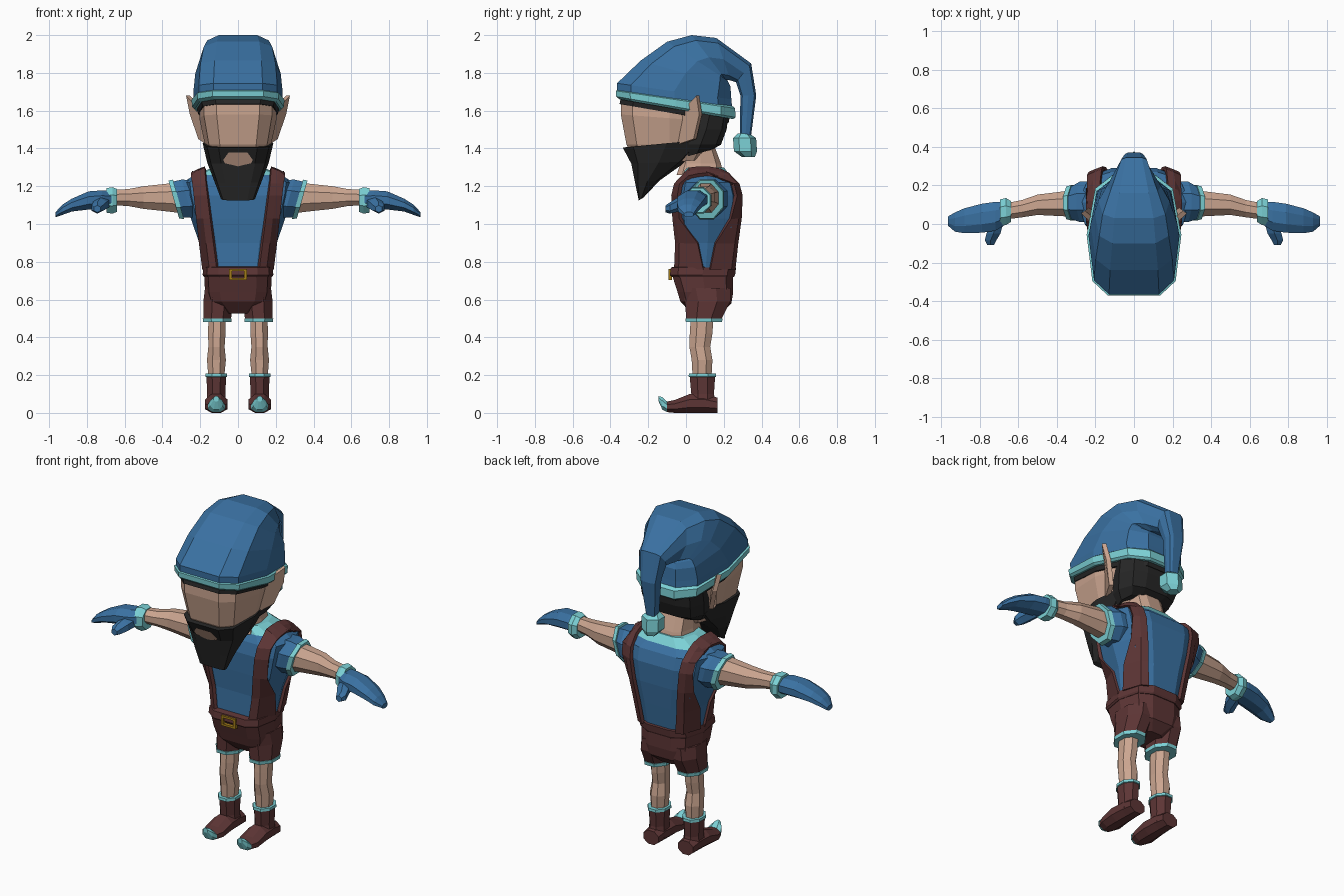
import bpy, bmesh, math
from mathutils import Vector
from mathutils.bvhtree import BVHTree

COLORS = {
    "blue_cloth": (0.042, 0.165, 0.36), "brown_leather": (0.11, 0.036, 0.036),
    "skin": (0.60, 0.38, 0.28), "cyan_trim": (0.2, 0.64, 0.67),
    "dark_hair": (0.02, 0.02, 0.02), "gold": (0.36, 0.2, 0.01),
}
MATS = {}
for key, c in COLORS.items():
    MATS[key] = bpy.data.materials.new(key)
    MATS[key].diffuse_color = (*c, 1)
BLUE, BROWN, SKIN, CYAN, HAIR, GOLD = COLORS


def finish(name, bm, mats, mirror=False):
    bmesh.ops.recalc_face_normals(bm, faces=bm.faces)
    me = bpy.data.meshes.new(name)
    bm.to_mesh(me)
    bm.free()
    for m in mats:
        me.materials.append(MATS[m])
    ob = bpy.data.objects.new(name, me)
    bpy.context.collection.objects.link(ob)
    if mirror:
        mod = ob.modifiers.new("mirror", "MIRROR")
        mod.use_mirror_merge = False
    return ob


def loft(name, rings, colors, mirror=False):
    """Skin a list of rings; colors is one name or one per segment."""
    if isinstance(colors, str):
        colors = [colors] * (len(rings) - 1)
    names = list(dict.fromkeys(colors))
    bm = bmesh.new()
    vs = [[bm.verts.new(p) for p in r] for r in rings]
    n = len(rings[0])
    for i, col in enumerate(colors):
        for j in range(n):
            k = (j + 1) % n
            f = bm.faces.new((vs[i][j], vs[i][k], vs[i + 1][k], vs[i + 1][j]))
            f.material_index = names.index(col)
    bm.faces.new(vs[0]).material_index = names.index(colors[0])
    bm.faces.new(vs[-1]).material_index = names.index(colors[-1])
    return finish(name, bm, names, mirror)


HALF = [(0.55, 0), (0.88, 0.12), (1, 0.5), (0.82, 0.88), (0.42, 1)]


def body(yf, zf, yb, zb, w):
    """Ten-sided section from a front point to a back point, half width w."""
    pts = HALF + [(-x, t) for x, t in reversed(HALF)]
    return [(x * w, yf + (yb - yf) * t, zf + (zb - zf) * t) for x, t in pts]


def tube(name, axis, stations, colors, mirror=True, n=8, shear=0.0):
    """Stations: position on axis, two centre coords, two radii."""
    rings = []
    for a, cu, cv, ru, rv in stations:
        ring = []
        for i in range(n):
            t = math.tau * (i + 0.5) / n
            k = math.cos(math.pi / n)
            u, v = cu + ru * math.cos(t) / k, cv + rv * math.sin(t) / k
            ring.append({"x": (a + shear * (v - cv), u, v),
                         "y": (u, a, v), "z": (u, v, a)}[axis])
        rings.append(ring)
    return loft(name, rings, colors, mirror)


# shirt with collar
torso = loft("shirt", [body(-.045, .74, .25, .74, .175), body(-.04, .9, .27, .9, .205),
                       body(-.05, 1.03, .285, 1.03, .25), body(-.055, 1.15, .29, 1.15, .28),
                       body(-.04, 1.22, .27, 1.22, .29), body(-.015, 1.26, .235, 1.255, .235),
                       body(.0, 1.30, .2, 1.30, .13)], [BLUE] * 5 + [CYAN])

# suspenders laid over the shirt surface
tree = BVHTree.FromPolygons([v.co for v in torso.data.vertices],
                            [p.vertices for p in torso.data.polygons])
bm = bmesh.new()
rays = [("f", z) for z in (.76, .9, 1.03, 1.15, 1.21)] + [("t", y) for y in (.02, .06, .12, .18, .22)]
rays += [("b", z) for z in (1.21, 1.15, 1.03, .9, .76)]
rows = []
for kind, s in rays:
    z = 1.26 if kind == "t" else s
    row = []
    for dx in (-.036, 0, .036):
        x = .145 + .065 * (z - .77) / .5 + dx
        o, d = {"f": ((x, -1, s), (0, 1, 0)), "b": ((x, 1, s), (0, -1, 0)),
                "t": ((x, s, 2), (0, 0, -1))}[kind]
        hit, nor, _, _ = tree.ray_cast(Vector(o), Vector(d))
        if hit is None:
            hit = Vector((x, .11, z))
        row.append(hit - Vector(d) * .016)
    rows.append([bm.verts.new(p) for p in row])
for a, b in zip(rows, rows[1:]):
    for j in (0, 1):
        bm.faces.new((a[j], a[j + 1], b[j + 1], b[j]))
strap = finish("suspender", bm, [BROWN], True)
sol = strap.modifiers.new("thickness", "SOLIDIFY")
sol.thickness, sol.offset = .02, 0

# sleeves, arms and gloves
tube("sleeve", "x", [(.17, .12, 1.14, .1, .09), (.27, .115, 1.135, .105, .1),
                     (.315, .11, 1.13, .085, .095), (.315, .11, 1.13, .092, .105),
                     (.34, .11, 1.13, .085, .1)], [BLUE, BLUE, CYAN, CYAN], shear=.28)
tube("arm", "x", [(.25, .11, 1.13, .07, .08), (.36, .105, 1.14, .065, .075),
                  (.5, .1, 1.14, .053, .06), (.58, .08, 1.14, .045, .045),
                  (.67, .065, 1.14, .042, .04)], SKIN)
tube("glove_cuff", "x", [(.64, .065, 1.125, .055, .06), (.665, .065, 1.125, .07, .07),
                         (.695, .06, 1.125, .068, .065)], CYAN)
tube("glove", "x", [(.67, .055, 1.13, .06, .045), (.72, .04, 1.13, .075, .048),
                    (.79, .03, 1.125, .075, .048), (.88, .017, 1.1, .065, .034),
                    (.93, .01, 1.075, .05, .027), (.965, .015, 1.05, .025, .014)], BLUE)
tube("thumb", "y", [(.02, .71, 1.115, .035, .035), (-.05, .73, 1.1, .036, .032),
                    (-.085, .745, 1.085, .03, .026), (-.108, .745, 1.08, .018, .016)], BLUE, n=6)

# belt, buckle and shorts
loft("belt", [body(-.075, .72, .255, .72, .18), body(-.085, .73, .26, .73, .187),
              body(-.08, .77, .265, .77, .185), body(-.05, .775, .25, .775, .17)], BROWN)
bm = bmesh.new()
for cx, cz, sx, sz in ((-.04, .733, .014, .058), (.04, .733, .014, .058),
                       (0, .757, .094, .012), (0, .709, .094, .012)):
    g = bmesh.ops.create_cube(bm, size=1)["verts"]
    bmesh.ops.scale(bm, vec=(sx, .02, sz), verts=g)
    bmesh.ops.translate(bm, vec=(cx, -.083, cz), verts=g)
finish("buckle", bm, [GOLD])
loft("shorts_seat", [body(.03, .525, .19, .53, .07), body(-.03, .59, .24, .58, .16),
                     body(-.045, .64, .25, .64, .175), body(-.072, .725, .25, .725, .178)], BROWN)
tube("shorts_leg", "z", [(.66, .095, .105, .08, .13), (.59, .103, .115, .08, .12),
                         (.5, .11, .095, .073, .094), (.5, .11, .095, .077, .098),
                         (.48, .11, .095, .075, .096)], [BROWN, BROWN, CYAN, CYAN])

# legs and boots
tube("leg", "z", [(.5, .112, .085, .045, .06), (.42, .112, .08, .046, .06), (.35, .114, .073, .043, .055),
                  (.28, .114, .085, .05, .055), (.19, .115, .085, .042, .05)], SKIN)
tube("boot_shaft", "z", [(.03, .115, .09, .055, .07), (.1, .115, .088, .048, .06),
                         (.19, .115, .087, .052, .067), (.192, .115, .087, .058, .073),
                         (.208, .115, .087, .057, .072)], [BROWN, BROWN, CYAN, CYAN])
tube("boot_foot", "y", [(.168, .115, .04, .05, .04), (.1, .115, .05, .055, .05),
                        (.02, .115, .05, .06, .05), (-.06, .115, .034, .06, .034),
                        (-.1, .115, .032, .045, .028), (-.125, .115, .05, .033, .033),
                        (-.145, .115, .075, .014, .014)], [BROWN] * 4 + [CYAN] * 2)

# neck, face, ears
loft("neck", [body(-.05, 1.26, .2, 1.26, .11), body(-.03, 1.32, .185, 1.32, .1),
              body(.0, 1.44, .14, 1.44, .1)], SKIN)
loft("face", [body(-.25, 1.31, .08, 1.34, .13), body(-.315, 1.42, .14, 1.42, .175),
              body(-.345, 1.58, .17, 1.54, .205), body(-.345, 1.68, .18, 1.62, .205)], SKIN)
bm = bmesh.new()
outline = [(.165, -.05, 1.42), (.195, -.02, 1.6), (.275, .055, 1.68), (.255, .07, 1.58), (.21, .04, 1.45)]
front = [bm.verts.new(p) for p in outline]
back = [bm.verts.new((x - .02, y + .015, z)) for x, y, z in outline]
bm.faces.new(front)
bm.faces.new(back)
for i in range(5):
    j = (i + 1) % 5
    bm.faces.new((front[i], front[j], back[j], back[i]))
finish("ear", bm, [SKIN], True)

# beard, mouth and hair
loft("beard", [body(-.335, 1.405, .13, 1.45, .187), body(-.29, 1.32, .0, 1.33, .163),
               body(-.27, 1.22, -.14, 1.23, .125), body(-.25, 1.125, -.225, 1.14, .09)], HAIR)
bm = bmesh.new()
mouth = [(-.078, 1.34), (-.05, 1.378), (.05, 1.378), (.078, 1.34), (.07, 1.322), (0, 1.305), (-.07, 1.322)]
bm.faces.new([bm.verts.new((x, -.337 + (1.405 - z) * .53 - .005 - max(0, 1.32 - z) * -.0, z))
              for x, z in mouth])
finish("mouth", bm, [SKIN])
loft("back_hair", [body(-.02, 1.35, .14, 1.395, .14), body(-.03, 1.42, .185, 1.42, .175),
                   body(.0, 1.5, .215, 1.5, .195), body(.03, 1.6, .225, 1.58, .2)], HAIR)
loft("fringe", [body(-.352, 1.635, .225, 1.535, .212), body(-.345, 1.67, .235, 1.58, .222)], HAIR)

# floppy hat with trim and pompom
loft("hat_band", [body(-.352, 1.66, .25, 1.555, .23), body(-.37, 1.675, .262, 1.565, .243),
                  body(-.372, 1.705, .26, 1.612, .246), body(-.35, 1.715, .24, 1.63, .22)], CYAN)
loft("hat", [body(-.364, 1.70, .245, 1.61, .236), body(-.365, 1.745, .24, 1.66, .236),
             body(-.24, 1.865, .235, 1.73, .226), body(-.1, 1.965, .22, 1.76, .205),
             body(.03, 2.0, .21, 1.765, .185), body(.16, 1.985, .235, 1.76, .14),
             body(.345, 1.85, .265, 1.75, .075), body(.372, 1.68, .288, 1.68, .055),
             body(.345, 1.47, .285, 1.47, .032)], BLUE)
tube("pompom", "z", [(1.48, 0, .305, .03, .025), (1.455, 0, .31, .055, .053),
                     (1.385, 0, .315, .055, .053), (1.355, 0, .33, .03, .03)], CYAN, mirror=False, n=6)
